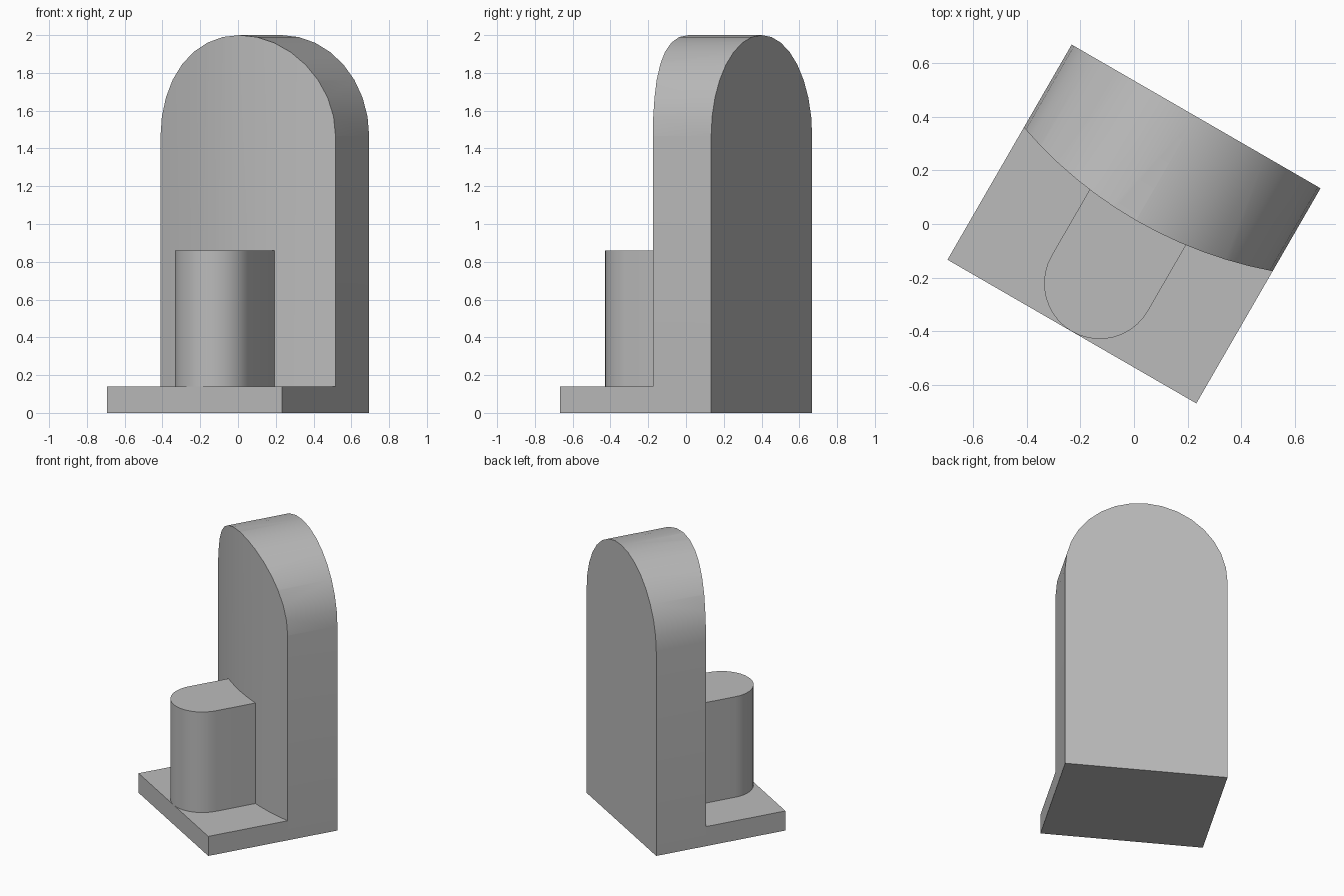
import bpy, bmesh, math
from mathutils import Matrix

if "Cube" in bpy.data.objects:
    bpy.data.objects.remove(bpy.data.objects["Cube"], do_unlink=True)

TURN = Matrix.Rotation(math.radians(-30), 4, "Z")
W, D = 0.535, 0.4625       # half width and half depth
BASE_H, TOP = 0.14, 2.0
SIDE_Y, BULGE = 0.106, 0.091   # slab front at the sides, and its bow forward

stone = bpy.data.materials.new("grey stone")
stone.use_nodes = True
grey = (0.5, 0.5, 0.5, 1)
stone.diffuse_color = grey
stone.node_tree.nodes["Principled BSDF"].inputs["Base Color"].default_value = grey


def arc(cx, cy, r, start, end, steps):
    """Points on a circle between two angles in degrees."""
    angles = [math.radians(start + (end - start) * i / steps) for i in range(steps + 1)]
    return [(cx + r * math.cos(a), cy + r * math.sin(a)) for a in angles]


def prism(name, outline, low, high, upright=False):
    """Extrude an outline along z, or along y when upright."""
    bm = bmesh.new()
    verts = [bm.verts.new((u, low, v) if upright else (u, v, low)) for u, v in outline]
    face = bm.faces.new(verts)
    moved = bmesh.ops.extrude_face_region(bm, geom=[face])["geom"]
    step = (0, high - low, 0) if upright else (0, 0, high - low)
    bmesh.ops.translate(bm, vec=step, verts=[g for g in moved if isinstance(g, bmesh.types.BMVert)])
    bmesh.ops.recalc_face_normals(bm, faces=bm.faces)
    bmesh.ops.transform(bm, matrix=TURN, verts=bm.verts)
    mesh = bpy.data.meshes.new(name)
    bm.to_mesh(mesh)
    bm.free()
    mesh.materials.append(stone)
    obj = bpy.data.objects.new(name, mesh)
    bpy.context.collection.objects.link(obj)
    return obj


def smooth(obj):
    bpy.ops.object.select_all(action="DESELECT")
    obj.select_set(True)
    bpy.context.view_layer.objects.active = obj
    bpy.ops.object.shade_smooth_by_angle(angle=math.radians(30))


# Bowed front line of the slab, from left to right
R = (W * W + BULGE * BULGE) / (2 * BULGE)
half = math.degrees(math.asin(W / R))
bow = arc(0, SIDE_Y - BULGE + R, R, 270 - half, 270 + half, 12)

# Round-topped slab, cut to the bowed front
arch = [(-W, 0), (W, 0)] + arc(0, TOP - W, W, 0, 180, 16)
slab = prism("arched_slab", arch, -D, D, upright=True)
reach = D + 1
front_waste = [(W + 1, SIDE_Y), (W + 1, -reach), (-W - 1, -reach), (-W - 1, SIDE_Y)] + bow
cutter = prism("slab_front_cutter", front_waste, -1, TOP + 1)
cutter.hide_render = True
cut = slab.modifiers.new("bowed front", "BOOLEAN")
cut.operation, cut.solver, cut.object = "DIFFERENCE", "EXACT", cutter
bpy.context.view_layer.objects.active = slab
bpy.ops.object.modifier_apply(modifier=cut.name)
bpy.data.objects.remove(cutter, do_unlink=True)
smooth(slab)

# Base plate in front of the slab
prism("base_plate", [(W, -D), (-W, -D)] + bow, 0, BASE_H)

# Round-fronted pillar against the slab
r = 0.207
pillar = prism("rounded_pillar", [(r, 0.06), (-r, 0.06)] + arc(0, r - D, r, 180, 360, 20), BASE_H, 0.86)
smooth(pillar)
